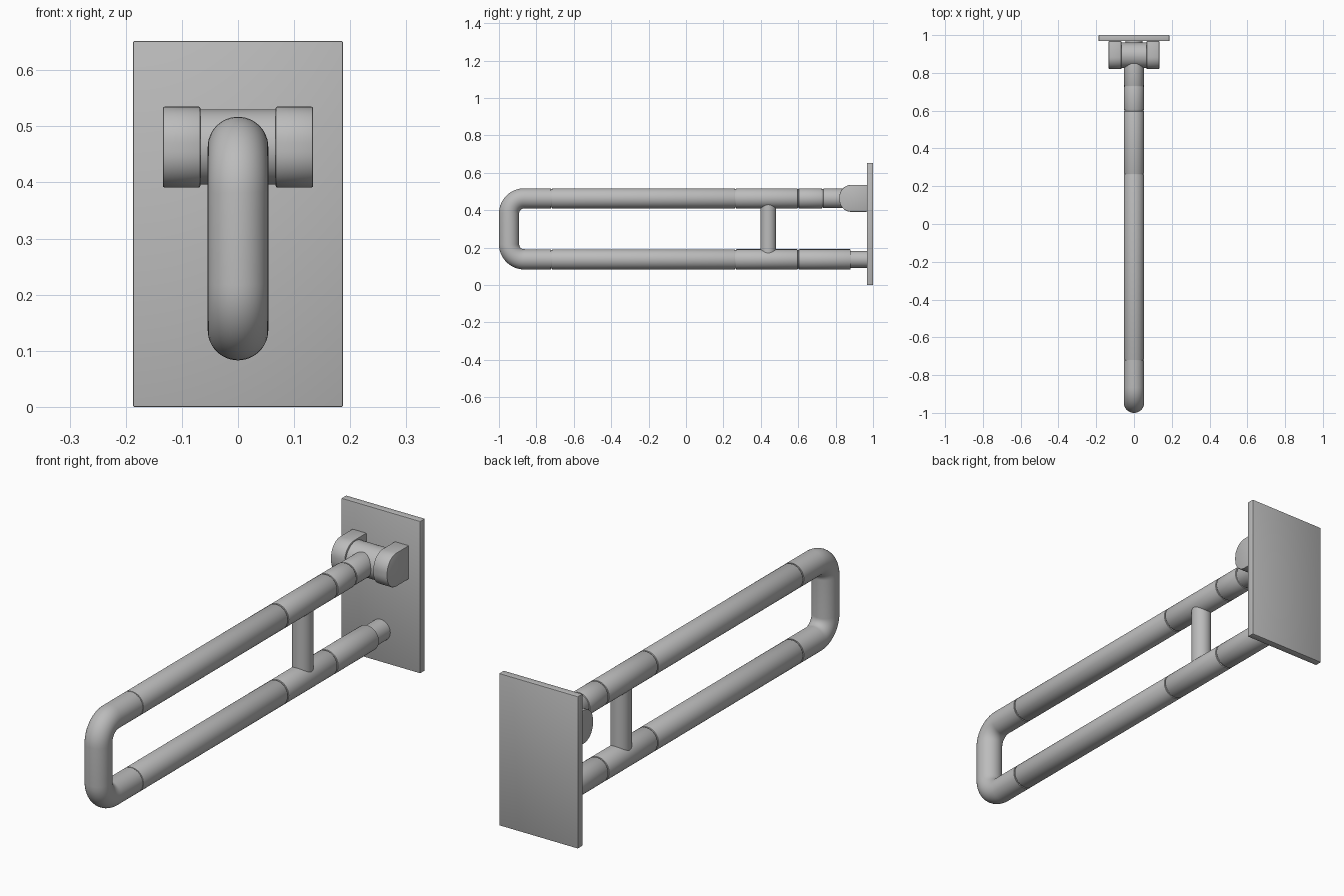
import bpy, bmesh, math
from mathutils import Matrix, Vector

if "Cube" in bpy.data.objects:
    bpy.data.objects.remove(bpy.data.objects["Cube"], do_unlink=True)

# One grey metal
METAL = bpy.data.materials.new("grey metal")
METAL.use_nodes = True
COLOUR = (0.5, 0.5, 0.5, 1)
METAL.diffuse_color = COLOUR
METAL.node_tree.nodes["Principled BSDF"].inputs["Base Color"].default_value = COLOUR

TUBE_R = 0.054
TOP_Z, LOW_Z = 0.463, 0.137
PLATE_Y = 0.968
AXES = {
    "X": Matrix.Rotation(math.pi / 2, 4, "Y"),
    "Y": Matrix.Rotation(-math.pi / 2, 4, "X"),
    "Z": Matrix.Identity(4),
}


def finish(name, bm):
    bmesh.ops.recalc_face_normals(bm, faces=bm.faces)
    mesh = bpy.data.meshes.new(name)
    bm.to_mesh(mesh)
    bm.free()
    mesh.shade_smooth()
    mesh.set_sharp_from_angle(angle=math.radians(30))
    mesh.materials.append(METAL)
    obj = bpy.data.objects.new(name, mesh)
    bpy.context.collection.objects.link(obj)
    return obj


def bevel_rims(bm, width):
    rims = [e for e in bm.edges if e.calc_face_angle(0) > math.radians(60)]
    bmesh.ops.bevel(bm, geom=rims, offset=width, segments=2,
                    profile=0.5, affect="EDGES")


def rod(name, axis, start, length, radius, rim=0.0):
    """Capped cylinder from start along +axis, with optional softened rims."""
    bm = bmesh.new()
    bmesh.ops.create_cone(bm, cap_ends=True, segments=48, radius1=radius,
                          radius2=radius, depth=length)
    if rim:
        bevel_rims(bm, rim)
    bm.transform(Matrix.Translation(start) @ AXES[axis]
                 @ Matrix.Translation((0, 0, length / 2)))
    return finish(name, bm)


def sweep(name, path, radius, sides=48):
    """Round tube along a path in the YZ plane."""
    bm = bmesh.new()
    side = Vector((1, 0, 0))
    rings = []
    for i, p in enumerate(path):
        tangent = (path[min(i + 1, len(path) - 1)] - path[max(i - 1, 0)]).normalized()
        if i in (0, len(path) - 1):
            tangent = Vector((0, 1 if tangent.y > 0 else -1, 0))
        up = tangent.cross(side)
        rings.append([bm.verts.new(p + radius * (side * math.cos(a) + up * math.sin(a)))
                      for a in (2 * math.pi * k / sides for k in range(sides))])
    for a, b in zip(rings, rings[1:]):
        for k in range(sides):
            n = (k + 1) % sides
            bm.faces.new((a[k], a[n], b[n], b[k]))
    bm.faces.new(rings[0])
    bm.faces.new(rings[-1])
    return finish(name, bm)


# Wall plate
bm = bmesh.new()
bmesh.ops.create_cube(bm, size=1)
bm.transform(Matrix.Translation((0, (PLATE_Y + 1) / 2, 0.326))
             @ Matrix.Diagonal((0.374, 1 - PLATE_Y, 0.652, 1)))
bevel_rims(bm, 0.002)
finish("wall_plate", bm)

# U-shaped front bend
BEND_R = 0.081
front_y = -1 + TUBE_R
centre_y = front_y + BEND_R
path = [Vector((0, -0.722, TOP_Z))]
for cz, first in ((TOP_Z - BEND_R, 90), (LOW_Z + BEND_R, 180)):
    for k in range(13):
        a = math.radians(first + 90 * k / 12)
        path.append(Vector((0, centre_y + BEND_R * math.cos(a), cz + BEND_R * math.sin(a))))
path.append(Vector((0, -0.722, LOW_Z)))
sweep("front_bend", path, TUBE_R)

# Straight rails in segments with narrow grooves between them
GAP = 0.005
for label, z, joints in (("upper", TOP_Z, (-0.72, 0.265, 0.6, 0.73)),
                         ("lower", LOW_Z, (-0.72, 0.265, 0.6, 0.882))):
    for i, (a, b) in enumerate(zip(joints, joints[1:])):
        rod(f"{label}_rail_{i + 1}", "Y", (0, a + GAP / 2, z), b - a - GAP, TUBE_R, 0.003)
    for i, y in enumerate(joints[:3]):
        rod(f"{label}_joint_core_{i + 1}", "Y", (0, y - 0.02, z), 0.04, TUBE_R - 0.005)

# Upright brace between the rails
rod("brace_post", "Z", (0, 0.44, LOW_Z), TOP_Z - LOW_Z, 0.042)

# Lower stop peg and hinge neck
rod("stop_peg", "Y", (0, 0.86, LOW_Z), PLATE_Y - 0.86, 0.045)
rod("neck_core", "Y", (0, 0.71, TOP_Z), 0.05, TUBE_R - 0.005)
rod("hinge_neck", "Y", (0, 0.733, TOP_Z), 0.16, 0.052, 0.003)

# Hinge barrel
rod("hinge_barrel", "X", (-0.07, 0.893, TOP_Z), 0.14, 0.067)

# Round-nosed hinge brackets, mirrored across the rail
HALF, NOSE_R, NOSE_Y = 0.072, 0.064, 0.82
for label, sign in (("left", 1), ("right", -1)):
    bm = bmesh.new()
    outline = [(PLATE_Y, TOP_Z + HALF)]
    for cz, first in ((TOP_Z + HALF - NOSE_R, 90), (TOP_Z - HALF + NOSE_R, 180)):
        for k in range(11):
            a = math.radians(first + 9 * k)
            outline.append((NOSE_Y + NOSE_R + NOSE_R * math.cos(a), cz + NOSE_R * math.sin(a)))
    outline.append((PLATE_Y, TOP_Z - HALF))
    face = bm.faces.new([bm.verts.new((sign * 0.067, y, z)) for y, z in outline])
    new = bmesh.ops.extrude_face_region(bm, geom=[face])["geom"]
    bmesh.ops.translate(bm, vec=(sign * 0.067, 0, 0),
                        verts=[v for v in new if isinstance(v, bmesh.types.BMVert)])
    bmesh.ops.recalc_face_normals(bm, faces=bm.faces)
    bevel_rims(bm, 0.003)
    finish(f"{label}_hinge_bracket", bm)
